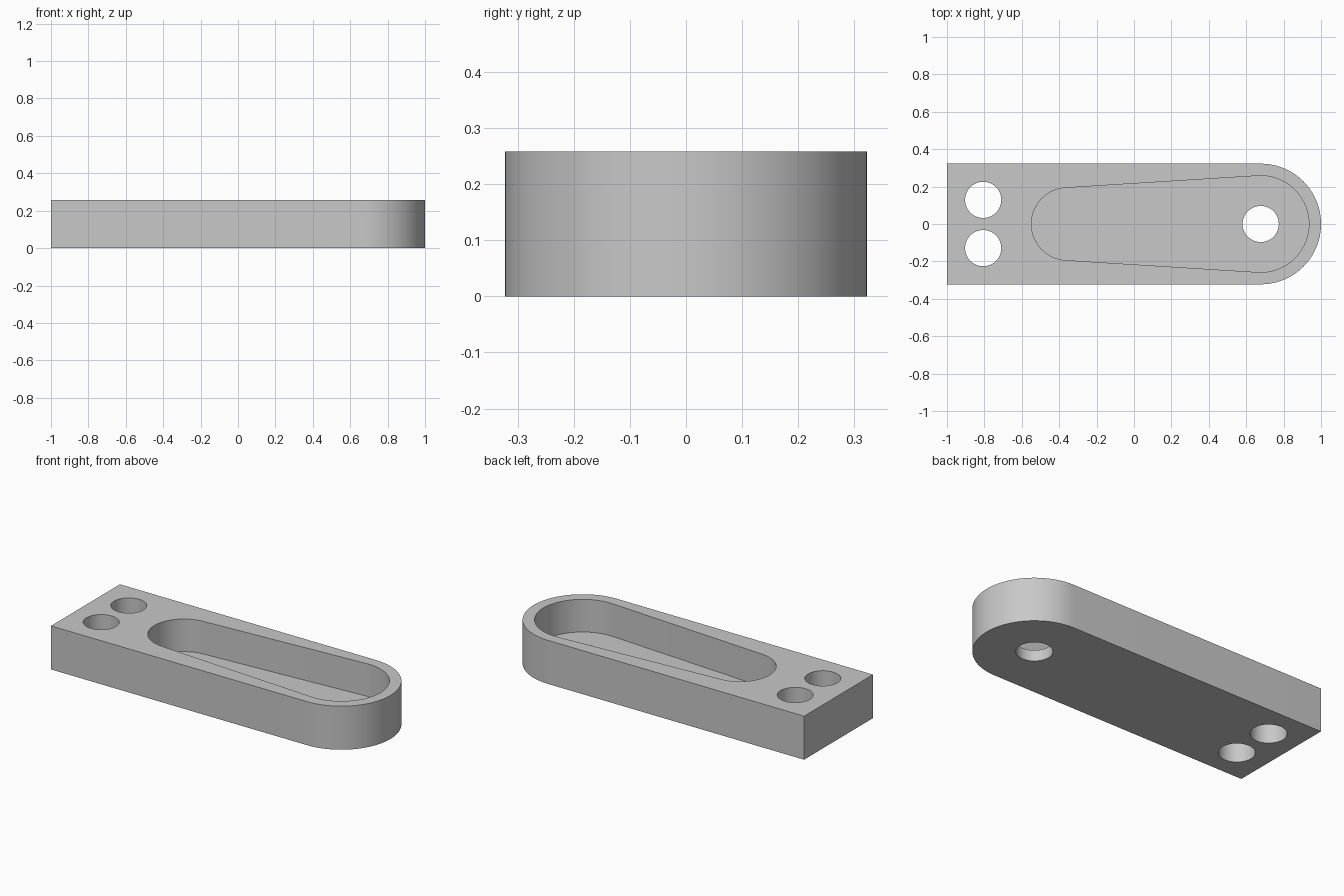
import bpy, bmesh, math

if "Cube" in bpy.data.objects:
    bpy.data.objects.remove(bpy.data.objects["Cube"], do_unlink=True)

# Proportions in whole units; the arm is 62 units long
U = 2 / 62
LENGTH, HEIGHT, RADIUS, WALL = 62, 8, 10, 2
TIP_X = LENGTH / 2 - RADIUS
POCKET_X, POCKET_R = -11, 6
HOLE_R = 3

grey = bpy.data.materials.new("plain grey")
grey.use_nodes = True
colour = (0.58, 0.58, 0.58, 1)
grey.diffuse_color = colour
grey.node_tree.nodes["Principled BSDF"].inputs["Base Color"].default_value = colour


def arc(cx, cy, r, start, end, steps):
    angles = [start + (end - start) * i / steps for i in range(steps + 1)]
    return [(cx + r * math.cos(a), cy + r * math.sin(a)) for a in angles]


def prism(name, outline, z0, z1):
    """Extrude a counter-clockwise outline between two heights."""
    bm = bmesh.new()
    face = bm.faces.new([bm.verts.new((x * U, y * U, z0 * U)) for x, y in outline])
    up = bmesh.ops.extrude_face_region(bm, geom=[face])
    verts = [v for v in up["geom"] if isinstance(v, bmesh.types.BMVert)]
    bmesh.ops.translate(bm, verts=verts, vec=(0, 0, (z1 - z0) * U))
    bmesh.ops.recalc_face_normals(bm, faces=bm.faces)
    mesh = bpy.data.meshes.new(name)
    bm.to_mesh(mesh)
    bm.free()
    mesh.materials.append(grey)
    obj = bpy.data.objects.new(name, mesh)
    bpy.context.collection.objects.link(obj)
    return obj


def cut(target, cutter):
    bpy.context.view_layer.objects.active = target
    mod = target.modifiers.new("cut", "BOOLEAN")
    mod.operation = "DIFFERENCE"
    mod.solver = "EXACT"
    mod.object = cutter
    bpy.ops.object.modifier_apply(modifier=mod.name)
    bpy.data.objects.remove(cutter, do_unlink=True)


# Arm body: square at one end, rounded at the other
half = math.pi / 2
square_end = [(-LENGTH / 2, RADIUS), (-LENGTH / 2, -RADIUS)]
arm = prism("arm_body", square_end + arc(TIP_X, 0, RADIUS, -half, half, 48), 0, HEIGHT)

# Tapered pocket, two arcs joined by tangent lines
big_r = RADIUS - WALL
t = math.acos((POCKET_R - big_r) / (TIP_X - POCKET_X))
outline = arc(TIP_X, 0, big_r, -t, t, 48)
outline += arc(POCKET_X, 0, POCKET_R, t, 2 * math.pi - t, 48)
cut(arm, prism("pocket_cutter", outline, WALL, HEIGHT + 1))

# Through holes: one in the pocket floor, two at the square end
for x, y in [(TIP_X, 0), (-25, 4), (-25, -4)]:
    circle = arc(x, y, HOLE_R, 0, 2 * math.pi, 48)[:-1]
    cut(arm, prism("hole_cutter", circle, -1, HEIGHT + 1))

# Smooth curved walls, sharp rims
bpy.ops.object.select_all(action="DESELECT")
arm.select_set(True)
bpy.context.view_layer.objects.active = arm
bpy.ops.object.shade_smooth_by_angle(angle=math.radians(30))
